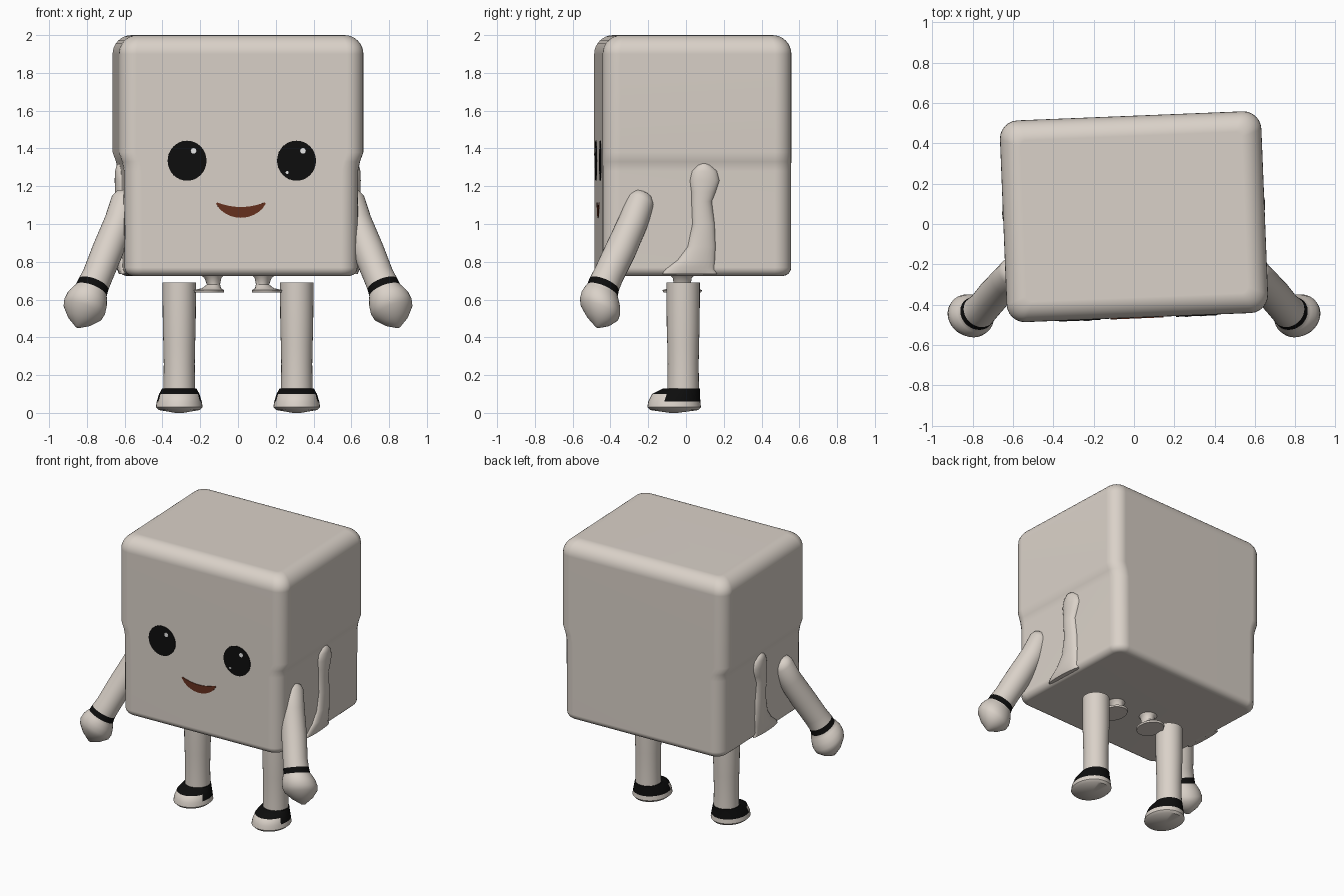
import bpy
import bmesh
import math
from mathutils import Vector, Matrix

if "Cube" in bpy.data.objects:
    bpy.data.objects.remove(bpy.data.objects["Cube"])


def material(name, rgb):
    m = bpy.data.materials.new(name)
    m.diffuse_color = (*rgb, 1)
    m.use_nodes = True
    m.node_tree.nodes["Principled BSDF"].inputs["Base Color"].default_value = m.diffuse_color
    return m


CREAM = material("warm cream", (0.70, 0.64, 0.58))
BLACK = material("black", (0.004, 0.004, 0.004))
BROWN = material("mouth brown", (0.13, 0.03, 0.013))
WHITE = material("eye glint", (0.8, 0.8, 0.8))

# The cube head is turned slightly about the vertical axis
BODY = Matrix.Translation((0, 0.036, 0)) @ Matrix.Rotation(math.radians(2.3), 4, 'Z')


def loft(name, rings, mats, rule=None, matrix=None, angle=40):
    """Skin equal-length rings, cap both ends, colour faces by rule(centre)."""
    bm = bmesh.new()
    loops = [[bm.verts.new(p) for p in ring] for ring in rings]
    for a, b in zip(loops, loops[1:]):
        for i in range(len(a)):
            j = (i + 1) % len(a)
            bm.faces.new((a[i], a[j], b[j], b[i]))
    bm.faces.new(loops[0])
    bm.faces.new(loops[-1])
    bmesh.ops.recalc_face_normals(bm, faces=bm.faces)
    if rule:
        for f in bm.faces:
            f.material_index = rule(f.calc_center_median())
    if matrix:
        bm.transform(matrix)
    mesh = bpy.data.meshes.new(name)
    bm.to_mesh(mesh)
    bm.free()
    for m in mats:
        mesh.materials.append(m)
    ob = bpy.data.objects.new(name, mesh)
    bpy.context.collection.objects.link(ob)
    bpy.ops.object.select_all(action='DESELECT')
    bpy.context.view_layer.objects.active = ob
    ob.select_set(True)
    bpy.ops.object.shade_smooth_by_angle(angle=math.radians(angle))
    return ob


def ellipse(cx, cy, z, rx, ry, n=32):
    return [Vector((cx + rx * math.cos(2 * math.pi * i / n),
                    cy + ry * math.sin(2 * math.pi * i / n), z)) for i in range(n)]


def rounded_rect(hw, hd, r, z, seg=6):
    pts = []
    for k, (sx, sy) in enumerate(((1, 1), (-1, 1), (-1, -1), (1, -1))):
        for i in range(seg + 1):
            a = math.pi / 2 * (k + i / seg)
            pts.append(Vector((sx * (hw - r) + r * math.cos(a),
                               sy * (hd - r) + r * math.sin(a), z)))
    return pts


# Cube body: rounded top, tighter bottom edge, sides drawn in below the middle
rings = []
for i in range(7):
    a = math.pi / 2 * i / 6
    inset = 0.045 * (1 - math.sin(a))
    rings.append(rounded_rect(0.617 - inset, 0.5 - inset, 0.09 - inset,
                              0.725 + 0.045 * (1 - math.cos(a))))
for z, hw in ((1.28, 0.62), (1.33, 0.63), (1.38, 0.648)):
    rings.append(rounded_rect(hw, 0.5, 0.09, z))
for i in range(9):
    a = math.pi / 2 * i / 8
    inset = 0.1 * (1 - math.cos(a))
    rings.append(rounded_rect(0.648 - inset, 0.5 - inset,
                              max(0.09 - 0.6 * inset, 0.02), 1.9 + 0.1 * math.sin(a)))
body = loft("cube_body", rings, [CREAM], matrix=BODY)
body.modifiers.new("flat panels", 'WEIGHTED_NORMAL').keep_sharp = True


def face_plate(name, outline, mat, depth):
    """Thin plate on the front of the body from an (x, z) outline."""
    loft(name, [[Vector((x, y, z)) for x, z in outline] for y in (-0.499, -0.5 - depth)],
         [mat], matrix=BODY)


def disc(cx, cz, rx, rz, n=32):
    return [(cx + rx * math.cos(2 * math.pi * i / n),
             cz + rz * math.sin(2 * math.pi * i / n)) for i in range(n)]


# Eyes with glints
for side, x in (("left", -0.29), ("right", 0.29)):
    face_plate(side + "_eye", disc(x, 1.335, 0.103, 0.106), BLACK, 0.004)
    face_plate(side + "_eye_glint", disc(x + 0.034, 1.387, 0.015, 0.015, 16), WHITE, 0.006)
face_plate("small_glint", disc(0.24, 1.273, 0.008, 0.008, 10), WHITE, 0.006)

# Crescent smile
N = 14
ts = [-1 + 2 * i / N for i in range(N + 1)]
smile = [(-0.005 + 0.132 * t, 1.108 - 0.075 * (1 - t * t) ** 0.75) for t in ts]
smile += [(-0.005 + 0.125 * t, 1.114 - 0.024 * (1 - t * t)) for t in reversed(ts)]
face_plate("smile", smile, BROWN, 0.004)

# Arm sections: x, y, z, radius from shoulder through wrist to mitten tip
ARM = ((0.583, -0.222, 1.165, 0.03), (0.588, -0.23, 1.15, 0.06),
       (0.597, -0.24, 1.12, 0.076), (0.63, -0.28, 1.01, 0.079),
       (0.69, -0.347, 0.86, 0.083), (0.742, -0.41, 0.73, 0.081),
       (0.765, -0.433, 0.68, 0.084), (0.778, -0.443, 0.645, 0.088),
       (0.785, -0.446, 0.63, 0.097), (0.798, -0.451, 0.60, 0.110),
       (0.811, -0.455, 0.565, 0.115), (0.822, -0.458, 0.535, 0.108),
       (0.838, -0.464, 0.492, 0.068), (0.850, -0.470, 0.455, 0.012))

for side, s in (("left", -1), ("right", 1)):
    # Arm with black wristband
    axis = Vector((s * 0.19, -0.21, -0.48)).normalized()
    q = Vector((0, 0, 1)).rotation_difference(axis)
    rings = [[Vector((s * x, y, z)) + q @ p for p in ellipse(0, 0, 0, r, r)]
             for x, y, z, r in ARM]
    lo = Vector((s * 0.765, -0.433, 0.68)).dot(axis)
    hi = Vector((s * 0.778, -0.443, 0.645)).dot(axis)
    loft(side + "_arm", rings, [CREAM, BLACK],
         lambda c: int(lo + 0.004 < c.dot(axis) < hi - 0.004))

    # Leg
    x = s * 0.311
    loft(side + "_leg",
         [ellipse(x, -0.015, z, r, r) for z, r in
          ((0.08, 0.085), (0.16, 0.083), (0.26, 0.082), (0.36, 0.084),
           (0.46, 0.087), (0.58, 0.088), (0.69, 0.088))], [CREAM])

    # Shoe: pale sole, black upper reaching lower at the heel
    shoe = ((0.0, 0.02, -0.085, -0.045), (0.015, 0.108, -0.19, 0.066),
            (0.03, 0.124, -0.205, 0.079), (0.06, 0.119, -0.20, 0.076),
            (0.10, 0.107, -0.18, 0.074), (0.13, 0.090, -0.12, 0.074))
    loft(side + "_shoe",
         [ellipse(x, (f + b) / 2, z, rx, (b - f) / 2) for z, rx, f, b in shoe],
         [CREAM, BLACK], lambda c: int(c.z > 0.1 or (c.z > 0.06 and c.y > -0.10)))

    # Small flared stub under the body
    loft(side + "_under_stub",
         [ellipse(s * cx, -0.02, z, rx, ry) for z, cx, rx, ry in
          ((0.74, 0.14, 0.075, 0.075), (0.715, 0.133, 0.045, 0.05),
           (0.68, 0.130, 0.035, 0.045), (0.66, 0.140, 0.05, 0.07),
           (0.65, 0.155, 0.082, 0.105), (0.638, 0.155, 0.08, 0.10))], [CREAM])

    # Moulded ridge on the side wall, wide at the foot with a knob on top
    loft(side + "_side_ridge",
         [ellipse(s * 0.612, y - 0.036, z, d, r, 24) for z, y, r, d in
          ((0.735, -0.005, 0.145, 0.02), (0.76, -0.005, 0.13, 0.03),
           (0.81, 0.03, 0.10, 0.032), (0.88, 0.058, 0.075, 0.034),
           (1.0, 0.068, 0.06, 0.035), (1.12, 0.058, 0.055, 0.036),
           (1.17, 0.068, 0.066, 0.038), (1.23, 0.074, 0.08, 0.04),
           (1.28, 0.073, 0.067, 0.038), (1.31, 0.07, 0.038, 0.03),
           (1.325, 0.07, 0.008, 0.01))], [CREAM], matrix=BODY)
